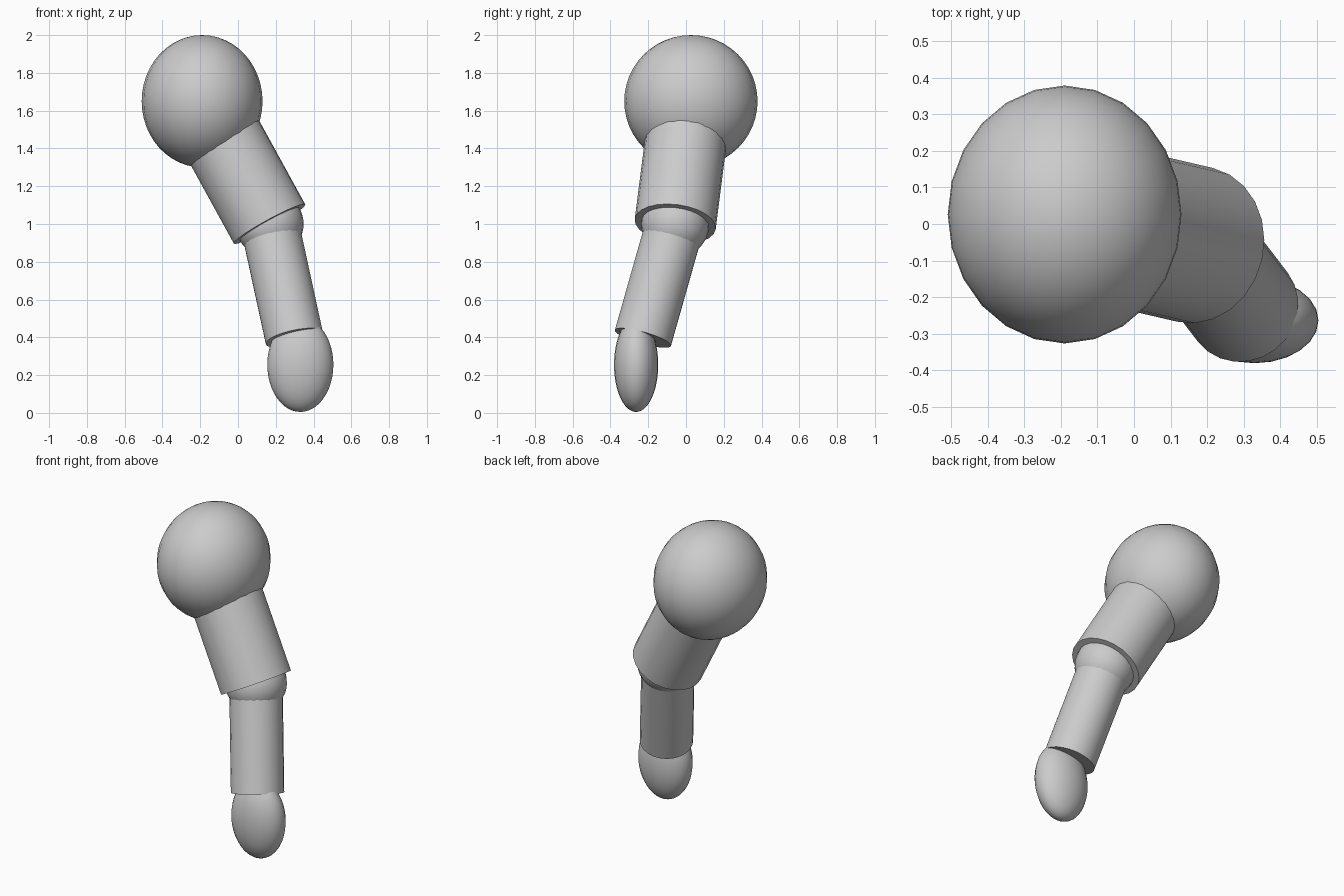
import bpy
from mathutils import Vector

if "Cube" in bpy.data.objects:
    bpy.data.objects.remove(bpy.data.objects["Cube"])

grey = bpy.data.materials.new("plain_grey")
grey.diffuse_color = (0.6, 0.6, 0.6, 1)
grey.use_nodes = True
grey.node_tree.nodes["Principled BSDF"].inputs["Base Color"].default_value = grey.diffuse_color

SHOULDER = Vector((-0.19, 0.026, 1.65))
ELBOW = Vector((0.167, -0.057, 1.0))
WRIST = Vector((0.298, -0.228, 0.397))


def finish(name, angle):
    ob = bpy.context.object
    ob.name = name
    ob.data.materials.append(grey)
    bpy.ops.object.shade_smooth_by_angle(angle=angle)
    return ob


def ellipsoid(name, centre, radii):
    bpy.ops.mesh.primitive_uv_sphere_add(segments=24, ring_count=24, radius=1, location=centre)
    bpy.context.object.scale = radii
    bpy.ops.object.transform_apply(location=False, rotation=False, scale=True)
    return finish(name, 0.8)


def limb(name, start, end, radius):
    axis = end - start
    bpy.ops.mesh.primitive_cylinder_add(vertices=24, radius=radius, depth=axis.length,
                                        location=(start + end) / 2)
    bpy.context.object.rotation_euler = axis.to_track_quat('Z', 'Y').to_euler()
    return finish(name, 0.6)


# Shoulder ball and upper arm
ellipsoid("shoulder", SHOULDER, (0.32, 0.353, 0.35))
limb("upper_arm", SHOULDER, ELBOW, 0.216)

# Elbow ball and forearm
ellipsoid("elbow", ELBOW, (0.18, 0.18, 0.18))
limb("forearm", ELBOW, WRIST, 0.155)

# Flattened mitten hand
ellipsoid("hand", (0.33, -0.264, 0.255), (0.175, 0.117, 0.25))
